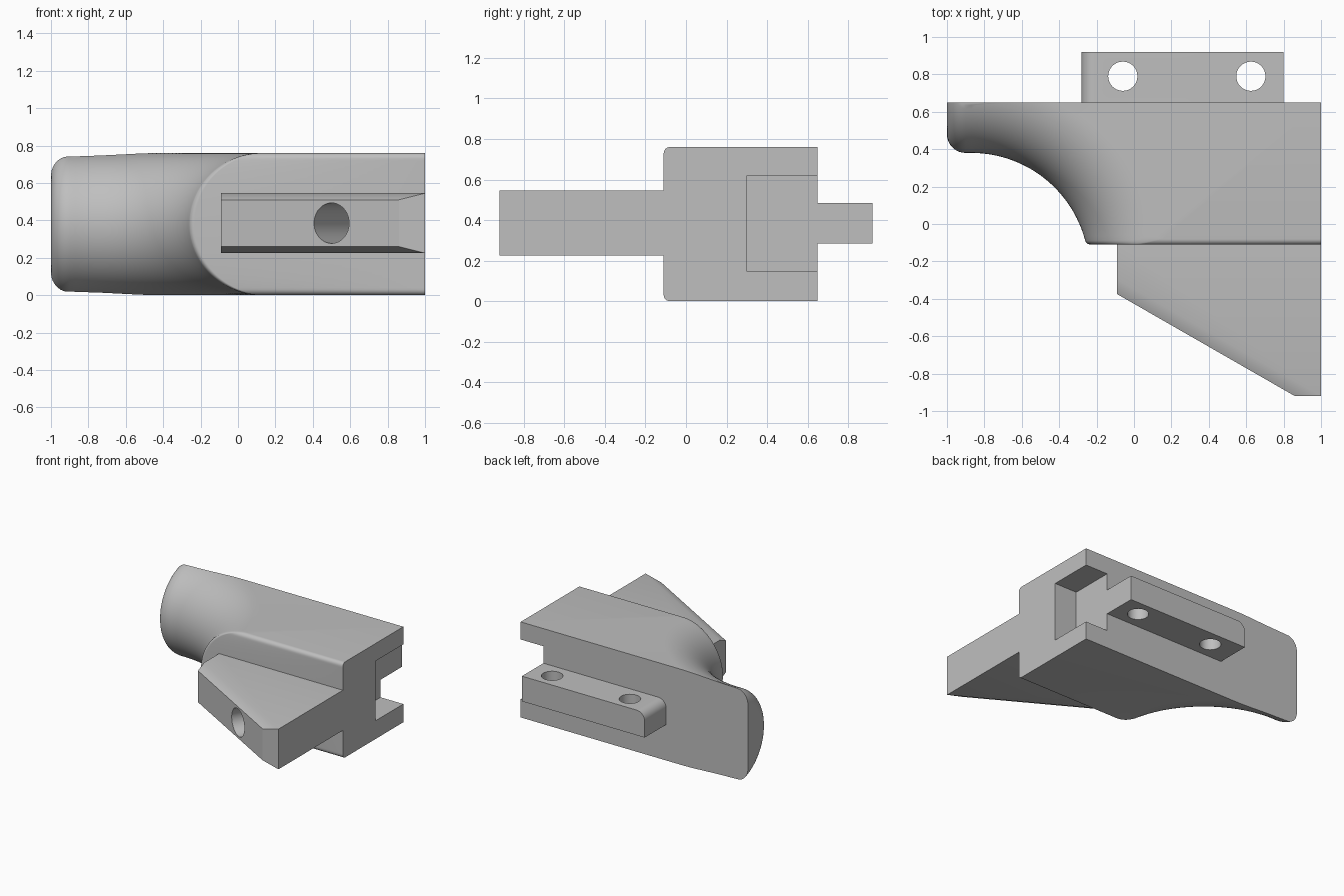
import bpy, bmesh
from math import sqrt, sin, cos, atan2, pi
from mathutils import Vector

cube = bpy.data.objects.get("Cube")
if cube:
    bpy.data.objects.remove(cube, do_unlink=True)

grey = bpy.data.materials.new("plain_grey")
grey.use_nodes = True
grey.diffuse_color = (0.52, 0.52, 0.52, 1)
grey.node_tree.nodes["Principled BSDF"].inputs["Base Color"].default_value = (0.52, 0.52, 0.52, 1)


def make(name, bm):
    bmesh.ops.recalc_face_normals(bm, faces=bm.faces)
    mesh = bpy.data.meshes.new(name)
    bm.to_mesh(mesh)
    bm.free()
    ob = bpy.data.objects.new(name, mesh)
    bpy.context.collection.objects.link(ob)
    mesh.materials.append(grey)
    return ob


def activate(ob):
    bpy.ops.object.select_all(action='DESELECT')
    ob.select_set(True)
    bpy.context.view_layer.objects.active = ob


def cut(ob, cutter):
    cutter.hide_render = True
    mod = ob.modifiers.new("cut", 'BOOLEAN')
    mod.operation = 'DIFFERENCE'
    mod.solver = 'EXACT'
    mod.object = cutter
    activate(ob)
    bpy.ops.object.modifier_apply(modifier=mod.name)
    bpy.data.objects.remove(cutter, do_unlink=True)


def smooth(ob):
    activate(ob)
    bpy.ops.object.shade_smooth_by_angle(angle=0.5)


def box(name, lo, hi):
    bm = bmesh.new()
    bmesh.ops.create_cube(bm, size=1)
    for v in bm.verts:
        v.co = [a + (b - a) * (c + 0.5) for a, b, c in zip(lo, hi, v.co)]
    return make(name, bm)


def drill(name, centre, axis, radius, length):
    bm = bmesh.new()
    bmesh.ops.create_cone(bm, cap_ends=True, segments=48, radius1=radius, radius2=radius, depth=length)
    turn = Vector((0, 0, 1)).rotation_difference(Vector(axis))
    bmesh.ops.rotate(bm, verts=bm.verts, matrix=turn.to_matrix())
    bmesh.ops.translate(bm, verts=bm.verts, vec=centre)
    return make(name, bm)


# Body dimensions: half height, back, front, scoop centre and radius, fillets
H, BACK, FRONT = 0.38, 0.65, -0.11
OX, OY, R0 = -0.87, -0.25, 0.63
END_R, EDGE_R = 0.1, 0.03
AXIS_Y = OY + R0 + H


def outline(z):
    """Plan outline of the body at one height."""
    dz = min(abs(z - H), H)
    scoop = R0 + H - sqrt(max(H * H - dz * dz, 0))
    rho = sqrt((AXIS_Y - BACK) ** 2 + dz * dz)
    fillet_end = OX - (1 + OX) + END_R
    start_angle = 0
    pts = []
    # Rounded left end
    if rho < H:
        delta = H - rho
        x0 = -1 if delta >= END_R else -1 + END_R - sqrt(END_R ** 2 - (END_R - delta) ** 2)
        pts.append((x0, BACK))
        for i in range(11):
            x = x0 + (END_R - 1 - x0) * (i / 10) ** 2
            r = H - END_R + sqrt(max(END_R ** 2 - (END_R - 1 - x) ** 2, 0))
            pts.append((x, AXIS_Y - sqrt(max(r * r - dz * dz, 0))))
    else:
        x0 = OX + sqrt(max(scoop ** 2 - (BACK - OY) ** 2, 0))
        start_angle = atan2(x0 - OX, BACK - OY)
        pts += [(x0, BACK)] * 12
    # Concave scoop, ending in a small fillet on the front face
    d = min(H - dz, EDGE_R)
    front = FRONT + EDGE_R - sqrt(EDGE_R ** 2 - (EDGE_R - d) ** 2)
    cy = front + EDGE_R
    cx = OX + sqrt((scoop + EDGE_R) ** 2 - (cy - OY) ** 2)
    end_angle = atan2(cx - OX, cy - OY)
    for i in range(41):
        a = start_angle + (end_angle - start_angle) * i / 40
        pts.append((OX + scoop * sin(a), OY + scoop * cos(a)))
    for i in range(1, 7):
        a = pi + end_angle + (pi - pi - end_angle) * i / 6
        pts.append((cx + EDGE_R * sin(a), cy + EDGE_R * cos(a)))
    return pts + [(1, front), (1, BACK)]


# Body lofted through its heights
bm = bmesh.new()
LAYERS = 48
rings = []
for k in range(LAYERS + 1):
    z = H - H * cos(pi * k / LAYERS)
    rings.append([bm.verts.new((x, y, z)) for x, y in outline(z)])
for low, high in zip(rings, rings[1:]):
    n = len(low)
    for i in range(n):
        j = (i + 1) % n
        bm.faces.new((low[i], low[j], high[j], high[i]))
bm.faces.new(rings[0][::-1])
bm.faces.new(rings[-1])
bmesh.ops.remove_doubles(bm, verts=bm.verts, dist=0.00002)
body = make("body", bm)
cut(body, box("notch_cutter", (0.8, 0.3, 0.145), (1.1, 0.8, 0.62)))
smooth(body)

# Front wedge with chamfered sloping edges
bm = bmesh.new()
MID, TALL = 0.385, 0.16
for s in (-1, 1):
    for x, y in ((-0.09, -0.1), (-0.09, -0.295), (1, -0.92), (1, -0.1)):
        bm.verts.new((x, y, MID + s * TALL))
    for x, y in ((-0.09, -0.375), (0.86, -0.92)):
        bm.verts.new((x, y, MID + s * (TALL - 0.035)))
bmesh.ops.convex_hull(bm, input=bm.verts)
bmesh.ops.dissolve_limit(bm, angle_limit=0.02, verts=bm.verts, edges=bm.edges)
wedge = make("front_wedge", bm)
slope_axis = Vector((0.498, 0.867, 0))
cut(wedge, drill("wedge_hole_cutter", Vector((0.5, -0.714, MID)), slope_axis, 0.108, 0.9))
smooth(wedge)

# Back rail with one rounded upper corner and two upright holes
bm = bmesh.new()
LEFT, RIGHT, LOW, TOP, RAD = -0.28, 0.8, 0.285, 0.485, 0.07
profile = [(RIGHT, TOP), (RIGHT, LOW), (LEFT, LOW)]
for i in range(11):
    a = pi / 2 * i / 10
    profile.append((LEFT + RAD - RAD * cos(a), TOP - RAD + RAD * sin(a)))
face = bm.faces.new([bm.verts.new((x, 0.62, z)) for x, z in profile])
new = bmesh.ops.extrude_face_region(bm, geom=[face])["geom"]
bmesh.ops.translate(bm, vec=(0, 0.3, 0), verts=[g for g in new if isinstance(g, bmesh.types.BMVert)])
rail = make("back_rail", bm)
for x in (-0.06, 0.625):
    cut(rail, drill("rail_hole_cutter", Vector((x, 0.79, MID)), (0, 0, 1), 0.078, 0.6))
smooth(rail)
